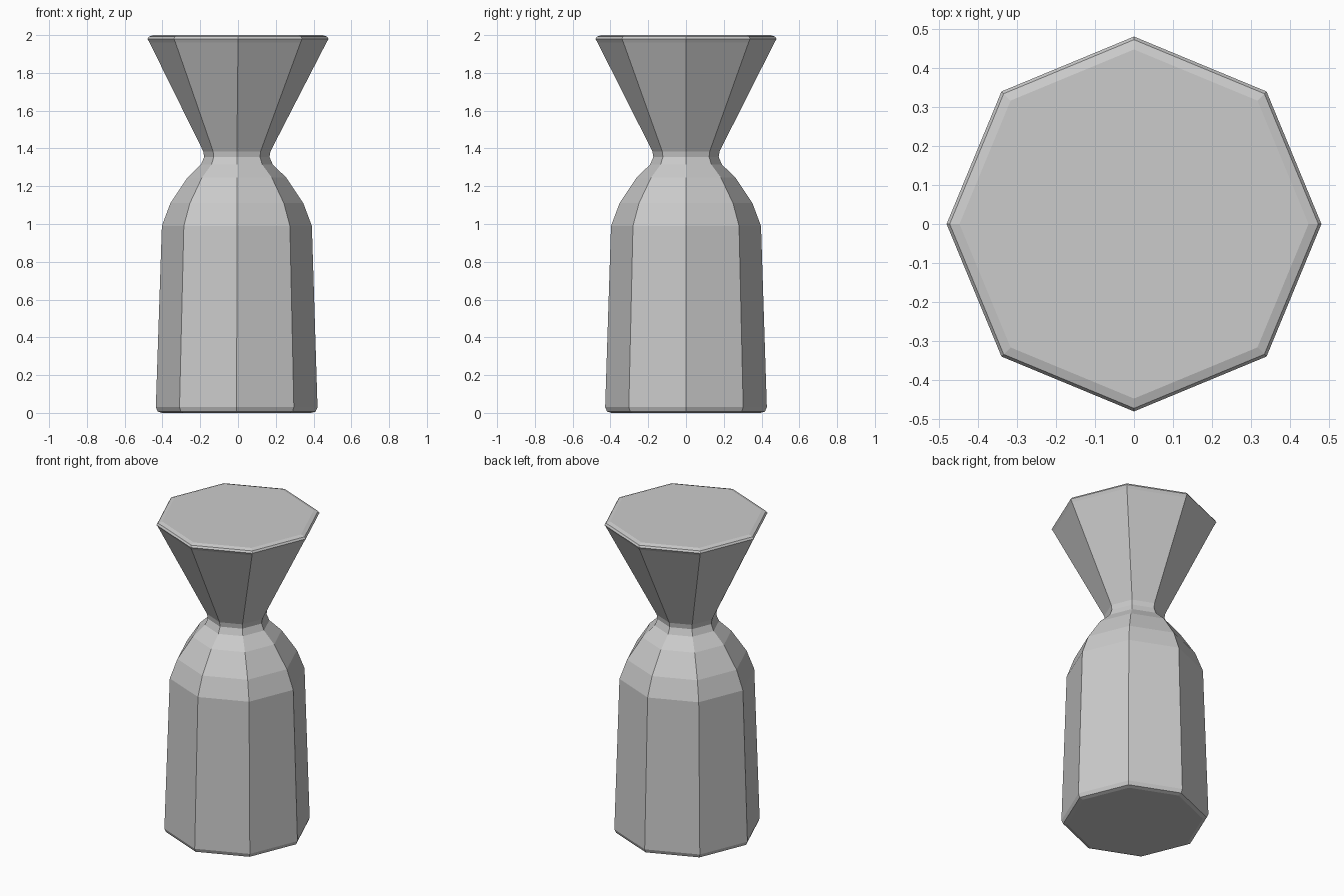
import bpy, bmesh
from math import cos, sin, pi

if "Cube" in bpy.data.objects:
    bpy.data.objects.remove(bpy.data.objects["Cube"])

SIDES = 8

# Profile rings from the base to the flared top: radius, height, x offset
PROFILE = [
    (0.395, 0.0, -0.007), (0.418, 0.007, -0.007), (0.428, 0.03, -0.007),  # rounded foot
    (0.397, 0.99, -0.006),                                              # tapered body
    (0.352, 1.11, -0.006), (0.262, 1.245, -0.006), (0.19, 1.315, -0.006),   # shoulder
    (0.173, 1.355, -0.006), (0.178, 1.385, -0.006),                         # waist
    (0.469, 1.962, 0.0), (0.48, 1.98, 0.0), (0.472, 1.992, 0.0), (0.447, 2.0, 0.0),  # flared head and rim
]


def lathe(name, profile, sides):
    bm = bmesh.new()
    rings = [[bm.verts.new((dx + r * cos(2 * pi * i / sides), r * sin(2 * pi * i / sides), z))
              for i in range(sides)] for r, z, dx in profile]
    for low, high in zip(rings, rings[1:]):
        for i in range(sides):
            j = (i + 1) % sides
            bm.faces.new((low[i], low[j], high[j], high[i]))
    bm.faces.new(rings[0][::-1])
    bm.faces.new(rings[-1])
    mesh = bpy.data.meshes.new(name)
    bm.to_mesh(mesh)
    bm.free()
    obj = bpy.data.objects.new(name, mesh)
    bpy.context.collection.objects.link(obj)
    return obj


# Eight-sided waisted body, flat shaded
lathe("waisted_body", PROFILE, SIDES)
